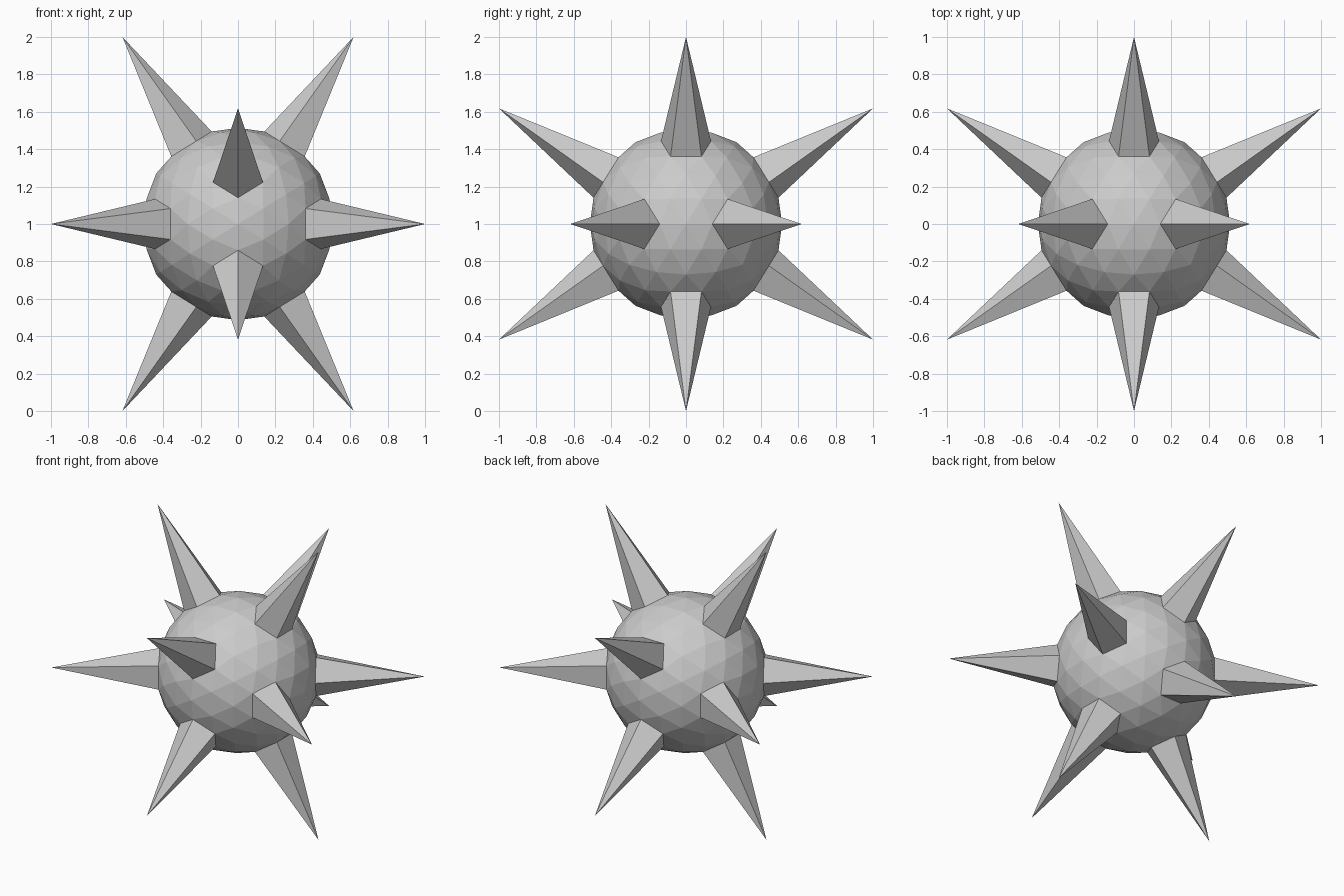
import bpy, bmesh
from mathutils import Vector

if "Cube" in bpy.data.objects:
    bpy.data.objects.remove(bpy.data.objects["Cube"])

PHI = (1 + 5 ** 0.5) / 2
BALL_R = 0.514                       # radius of the round body
TIP_R = (1 + (1 / PHI) ** 2) ** 0.5  # spike tips reach 1 unit from the centre

bm = bmesh.new()

# Icosahedron core: its twelve corners set the spike directions
for a in (1, -1):
    for b in (1, -1):
        s, l = a / PHI, b
        for co in ((s, 0, l), (0, l, s), (l, s, 0)):
            bm.verts.new(co)
bmesh.ops.convex_hull(bm, input=bm.verts[:])

# Round it into a faceted ball
for _ in range(2):
    bmesh.ops.subdivide_edges(bm, edges=bm.edges[:], cuts=1, use_grid_fill=True)
    for v in bm.verts:
        v.co = v.co.normalized() * BALL_R

# Pull the twelve five-sided corners out into spikes
for v in bm.verts:
    if len(v.link_edges) == 5:
        v.co = v.co.normalized() * TIP_R

# Stand the ball on the ground
bmesh.ops.translate(bm, verts=bm.verts[:], vec=Vector((0, 0, 1)))
bmesh.ops.recalc_face_normals(bm, faces=bm.faces[:])

mesh = bpy.data.meshes.new("spiked_ball")
bm.to_mesh(mesh)
bm.free()
bpy.context.collection.objects.link(bpy.data.objects.new("spiked_ball", mesh))
